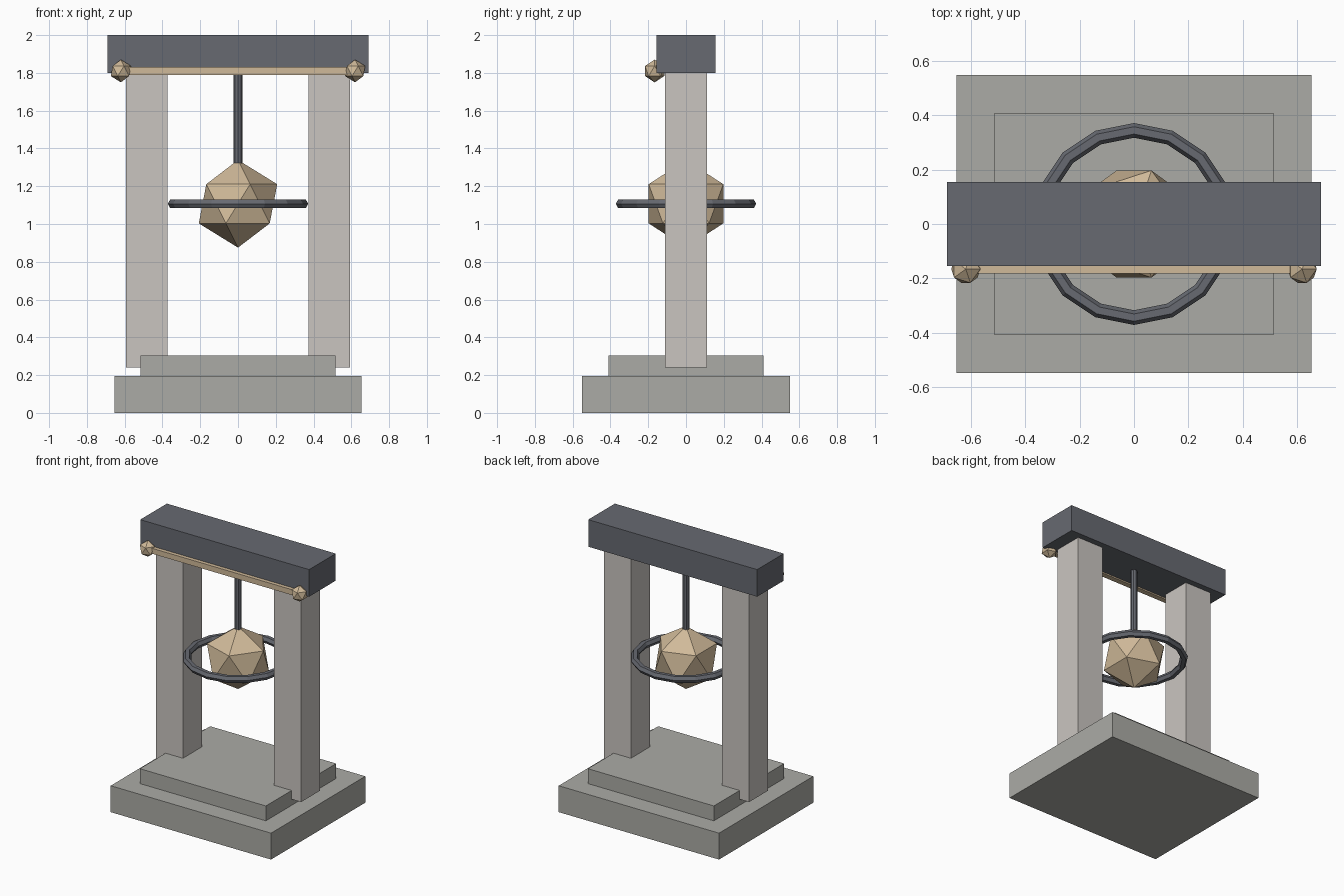
import bpy
import bmesh
from math import cos, sin, tau

default = bpy.data.objects.get("Cube")
if default:
    bpy.data.objects.remove(default, do_unlink=True)


def material(name, r, g, b):
    mat = bpy.data.materials.new(name)
    mat.use_nodes = True
    mat.diffuse_color = (r, g, b, 1)
    bsdf = next(n for n in mat.node_tree.nodes if n.type == 'BSDF_PRINCIPLED')
    bsdf.inputs["Base Color"].default_value = (r, g, b, 1)
    return mat


stone = material("grey stone", 0.41, 0.41, 0.38)
pale = material("pale stone", 0.59, 0.56, 0.53)
slate = material("slate metal", 0.135, 0.143, 0.165)
gold = material("pale gold", 0.63, 0.49, 0.32)


def finish(name, bm, mat, location):
    bmesh.ops.recalc_face_normals(bm, faces=bm.faces)
    mesh = bpy.data.meshes.new(name)
    bm.to_mesh(mesh)
    bm.free()
    mesh.materials.append(mat)
    obj = bpy.data.objects.new(name, mesh)
    obj.location = location
    bpy.context.collection.objects.link(obj)
    return obj


def box(name, size, location, mat):
    bm = bmesh.new()
    bmesh.ops.create_cube(bm, size=1)
    bmesh.ops.scale(bm, vec=size, verts=bm.verts)
    return finish(name, bm, mat, location)


def gem(name, radius, location):
    bm = bmesh.new()
    bmesh.ops.create_icosphere(bm, subdivisions=1, radius=radius)
    return finish(name, bm, gold, location)


def ring(name, major, minor, location, mat, segments=16, sides=6):
    bm = bmesh.new()
    loops = []
    for i in range(segments):
        a = tau * i / segments
        loop = []
        for j in range(sides):
            b = tau * j / sides
            r = major + minor * cos(b)
            loop.append(bm.verts.new((r * cos(a), r * sin(a), minor * sin(b))))
        loops.append(loop)
    for i in range(segments):
        p, q = loops[i], loops[(i + 1) % segments]
        for j in range(sides):
            k = (j + 1) % sides
            bm.faces.new((p[j], q[j], q[k], p[k]))
    return finish(name, bm, mat, location)


# Stepped base
box("base_slab", (1.31, 1.1, 0.195), (0, 0, 0.0975), stone)
box("base_step", (1.03, 0.82, 0.11), (0, 0, 0.25), stone)

# Posts and lintel
for side, x in (("left", 1), ("right", -1)):
    box(side + "_post", (0.22, 0.22, 1.56), (x * 0.483, 0, 1.02), pale)
    gem(side + "_bar_stud", 0.06, (x * 0.62, -0.166, 1.81))
box("lintel", (1.38, 0.31, 0.2), (0, 0, 1.9), slate)
box("trim_bar", (1.24, 0.04, 0.04), (0, -0.163, 1.81), gold)

# Hanging rod, gem and orbiting ring
bm = bmesh.new()
bmesh.ops.create_cone(bm, cap_ends=True, segments=8, radius1=0.024,
                      radius2=0.024, depth=0.49)
finish("hanging_rod", bm, slate, (0, 0, 1.565))
gem("hanging_gem", 0.232, (0, 0, 1.107))
ring("orbit_ring", 0.345, 0.027, (0, 0, 1.107), slate)
